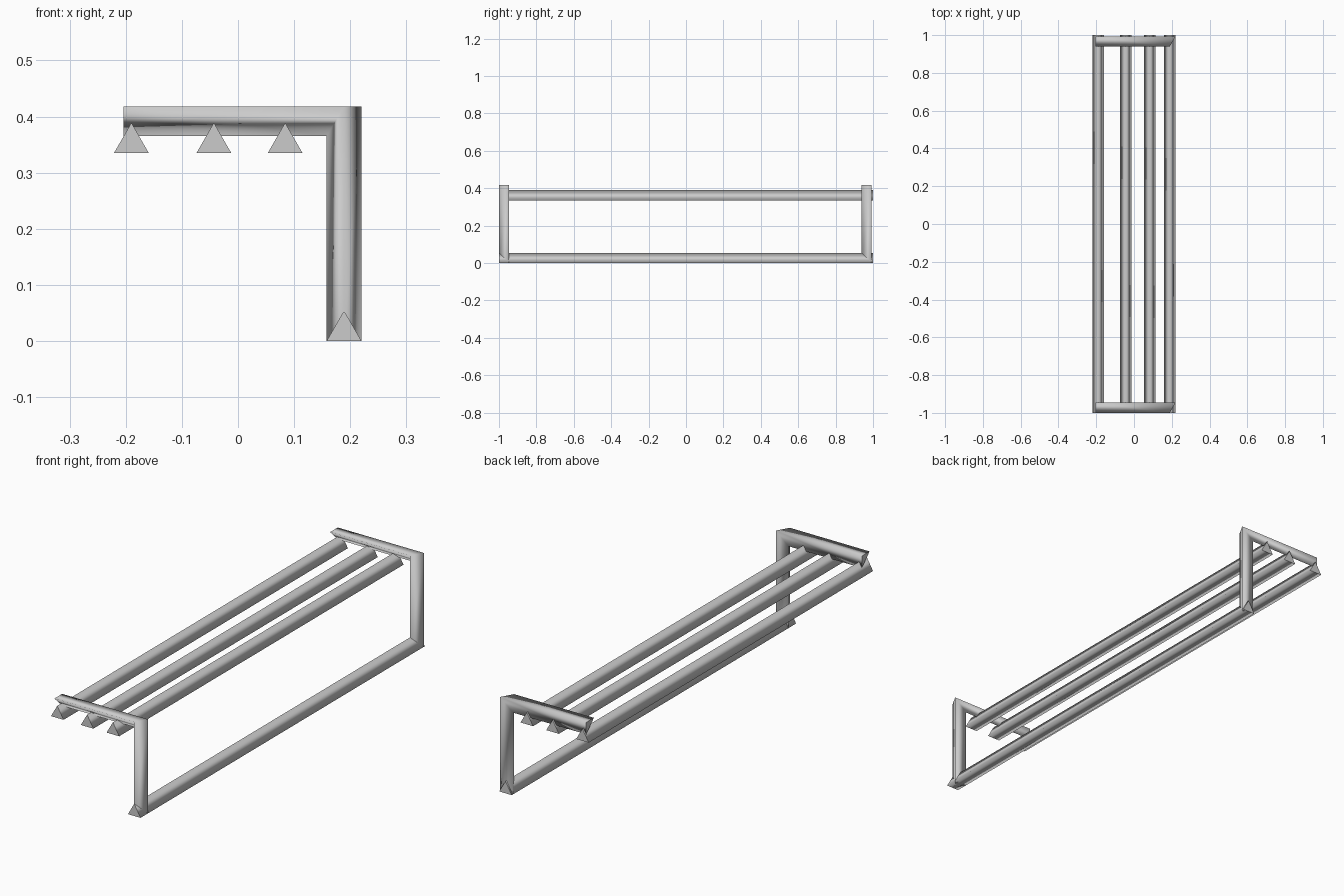
import bpy

if "Cube" in bpy.data.objects:
    bpy.data.objects.remove(bpy.data.objects["Cube"])


def loft(name, rings):
    """Closed tube through successive three-point rings, smooth sides, flat ends."""
    n = 3
    verts = [p for ring in rings for p in ring]
    faces = [tuple(range(n))[::-1], tuple(range(len(verts) - n, len(verts)))]
    for k in range(len(rings) - 1):
        for i in range(n):
            j = (i + 1) % n
            faces.append((k * n + i, k * n + j, (k + 1) * n + j, (k + 1) * n + i))
    mesh = bpy.data.meshes.new(name)
    mesh.from_pydata(verts, [], faces)
    for poly in mesh.polygons:
        poly.use_smooth = len(poly.vertices) == 4
    obj = bpy.data.objects.new(name, mesh)
    bpy.context.collection.objects.link(obj)
    return obj


W, H = 0.031, 0.054          # half width and height of the triangular section


# Long bars running front to back
def bar(name, x, z):
    loft(name, [[(x - W, y, z), (x, y, z + H), (x + W, y, z)] for y in (1, -1)])


LEG_X = 0.189
bar("lower_rail", LEG_X, 0.0)
for i, x in enumerate((-0.190, -0.043, 0.084)):
    bar(f"shelf_bar_{i + 1}", x, 0.335)


# End brackets: upright leg mitred into a horizontal arm
def bracket(name, y):
    top, low, left = 0.418, 0.365, -0.204
    loft(name, [
        [(LEG_X, y, 0), (LEG_X + W, y + H, 0), (LEG_X - W, y + H, 0)],
        [(LEG_X, y, top), (LEG_X + W, y + H, top), (LEG_X - W, y + H, low)],
        [(left, y, top), (left, y + H, top), (left, y + H, low)],
    ])


bracket("front_bracket", -1.0)
bracket("back_bracket", 0.939)
